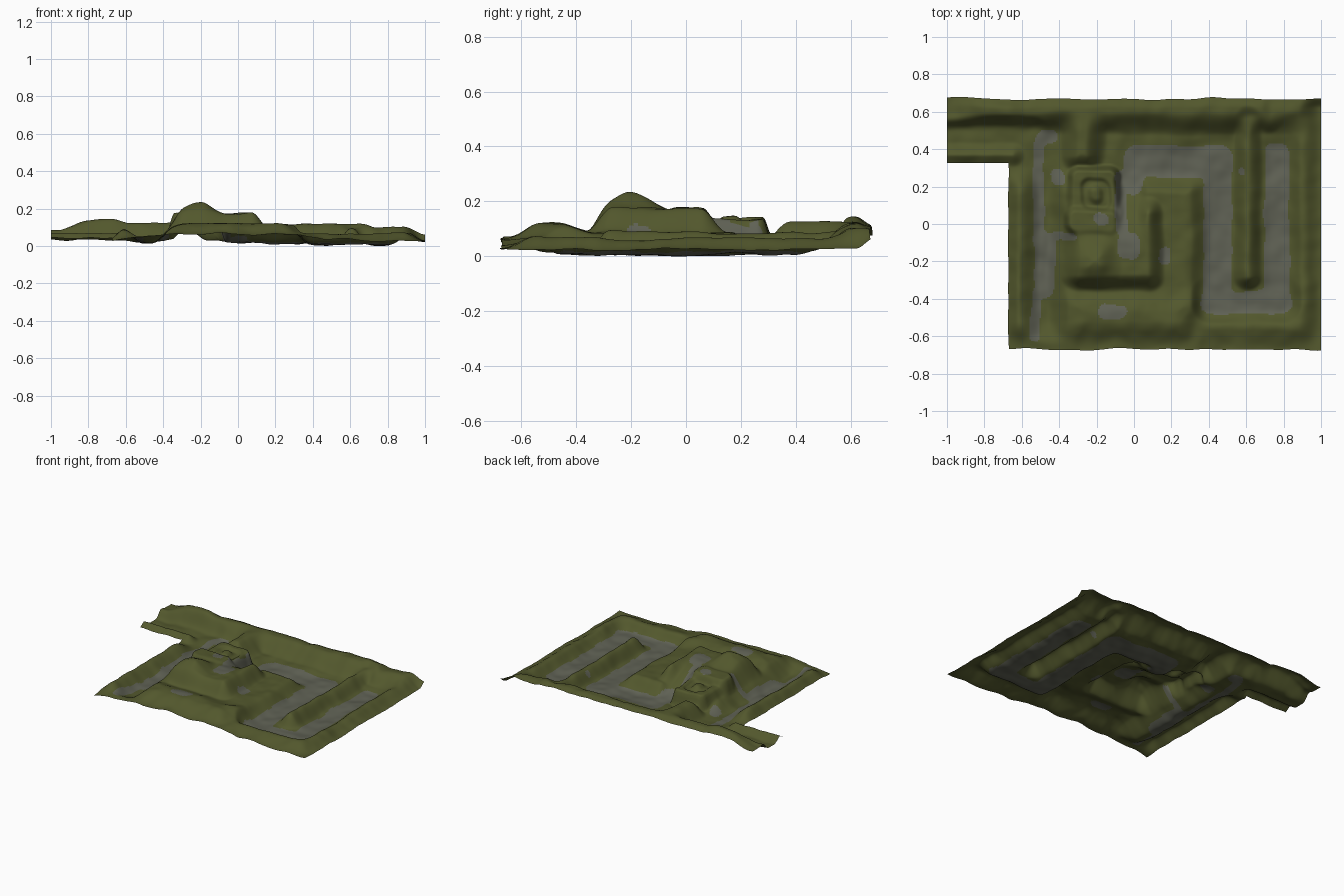
import bpy, bmesh, math
from mathutils import Vector, noise

STEP = 0.008


def smooth(t):
    t = min(1.0, max(0.0, t))
    return t * t * (3 - 2 * t)


def box_mask(x, y, x0, x1, y0, y1, soft, r=0.05):
    """1 inside a rounded rectangle, fading to 0 over the soft width."""
    cx, cy = (x0 + x1) / 2, (y0 + y1) / 2
    r = min(r, (x1 - x0) / 2, (y1 - y0) / 2)
    dx = abs(x - cx) - (x1 - x0) / 2 + r
    dy = abs(y - cy) - (y1 - y0) / 2 + r
    d = math.hypot(max(dx, 0), max(dy, 0)) + min(max(dx, dy), 0) - r
    return smooth(0.5 - d / soft)


# Landforms painted in order: x0, x1, y0, y1, height, edge softness
LAND = [
    (-0.75, 0.35, -0.8, 0.23, 0.095, 0.16),    # middle terrace
    (-0.35, 0.30, -0.64, -0.40, 0.130, 0.16),  # front hill
    (-1.2, 0.75, 0.54, 0.9, 0.130, 0.13),      # back bank
    (0.70, 1.2, 0.54, 0.9, 0.110, 0.13),       # back bank, right end
    (-1.2, -0.62, 0.565, 0.9, 0.150, 0.10),    # back bank by the side road
    (-0.34, -0.20, 0.32, 0.64, 0.135, 0.12),   # spur to the bank
    (0.87, 1.2, -0.9, 0.60, 0.085, 0.14),      # right bank
    (0.30, 1.2, -0.9, -0.51, 0.085, 0.12),     # front bank
    (0.36, 0.55, -0.48, 0.45, 0.016, 0.12),    # winding road, near leg
    (0.36, 0.84, -0.48, -0.33, 0.016, 0.12),   # winding road, bend
    (0.68, 0.84, -0.48, 0.45, 0.018, 0.12),    # winding road, far leg
    (-0.06, 0.55, 0.23, 0.43, 0.024, 0.14),    # winding road, entry
    (0.57, 0.65, -0.32, 0.60, 0.098, 0.08),    # dividing ridge
    (-0.56, -0.41, -0.64, 0.50, 0.028, 0.12),  # left road
    (-1.2, -0.50, 0.40, 0.53, 0.045, 0.12),    # side road
    (-0.34, 0.12, -0.32, 0.10, 0.180, 0.10),   # mound
    (-0.29, -0.14, -0.27, -0.13, 0.245, 0.17), # mound peak
    (-0.34, -0.08, 0.02, 0.30, 0.150, 0.04),   # stepped north block
    (-0.28, -0.13, 0.08, 0.24, 0.130, 0.03),   # sunken court
    (-0.24, -0.18, 0.12, 0.20, 0.152, 0.04),   # court step
    (-0.36, -0.08, -0.05, 0.08, 0.188, 0.04),  # upper landing
]
# Grey paving areas: x0, x1, y0, y1
PAVED = [
    (-0.05, 0.52, 0.25, 0.42), (0.37, 0.52, -0.47, 0.40), (0.36, 0.83, -0.48, -0.36),
    (0.70, 0.83, -0.47, 0.44), (-0.04, 0.05, 0.15, 0.40), (-0.10, -0.04, -0.06, 0.28),
    (-0.09, 0.03, -0.19, -0.05), (-0.53, -0.42, -0.40, -0.05), (-0.54, -0.48, -0.10, 0.46),
    (-0.52, -0.40, 0.43, 0.50), (-0.55, -0.50, -0.63, -0.35), (-0.44, -0.37, 0.20, 0.30),
    (-0.21, -0.13, -0.01, 0.06), (-0.20, -0.04, -0.51, -0.43), (0.14, 0.19, -0.22, -0.12),
    (-0.43, -0.31, -0.09, -0.05), (0.57, 0.60, 0.26, 0.30),
]


def height(x, y):
    # bend the coordinates a little so the banks meander
    p = Vector((x * 5, y * 5, 1.7))
    u = x + 0.012 * noise.noise(p)
    v = y + 0.012 * noise.noise(p + Vector((9, 4, 2)))
    h = 0.04
    for x0, x1, y0, y1, z, soft in LAND:
        h += (z - h) * box_mask(u, v, x0, x1, y0, y1, soft)
    # Ramp climbing from the road to the landing
    m = box_mask(u, v, -0.08, 0.04, -0.18, 0.27, 0.07)
    h += (0.03 + 0.16 * smooth((0.27 - y) / 0.38) - h) * m
    # Rims roll down at the outside edges
    h += (0.035 - h) * smooth((x - 0.88) / 0.12)
    rim = 0.04 + 0.035 * box_mask(x, 0, -0.5, 0.4, -1, 1, 0.4)
    h += (rim - h) * smooth((-0.52 - y) / 0.15)
    if y < 0.33:
        h += (0.04 - h) * smooth((-0.61 - x) / 0.08)
    h += (0.10 - h) * smooth((y - 0.62) / 0.06) * 0.6
    if x < -0.55:
        h += (0.085 - h) * box_mask(x, y, -1.2, -0.62, 0.34, 0.40, 0.08)
        h += (0.085 - h) * smooth((-0.80 - x) / 0.2) * smooth((y - 0.5) / 0.1)
    p = Vector((x * 6, y * 6, 3.1))
    return h + 0.012 * noise.noise(p) + 0.005 * noise.noise(p * 2.3)


def paved(x, y):
    p = Vector((x * 8, y * 8, 0))
    wx, wy = x + 0.014 * noise.noise(p), y + 0.014 * noise.noise(p + Vector((5, 5, 5)))
    return sum(box_mask(wx, wy, *b, 0.05) for b in PAVED) > 0.5


def material(name, rgb):
    m = bpy.data.materials.new(name)
    m.diffuse_color = (*rgb, 1)
    return m


# Terrain sheet: an L-shaped grid, lifted by the height rule
bm = bmesh.new()
nx, ny = round(2 / STEP), round(1.34 / STEP)
grid = {}


def vert(i, j):
    if (i, j) not in grid:
        x, y = -1 + 2 * i / nx, -0.67 + 1.34 * j / ny
        z = height(x, y)
        # slightly wavy outer edges
        wob = 0.016 * noise.noise(Vector((x * 6, y, 8)))
        x2 = x + (0.01 * noise.noise(Vector((2, y * 5, 1))) if -0.69 < x < -0.6 and y < 0.3 else 0)
        y2 = y + wob * smooth((abs(y) - 0.55) / 0.12)
        grid[i, j] = bm.verts.new((x2, y2, z))
    return grid[i, j]


for i in range(nx):
    for j in range(ny):
        x, y = -1 + 2 * (i + 0.5) / nx, -0.67 + 1.34 * (j + 0.5) / ny
        if x < -0.675 and y < 0.33:
            continue
        f = bm.faces.new((vert(i, j), vert(i + 1, j), vert(i + 1, j + 1), vert(i, j + 1)))
        f.material_index = int(paved(x, y))
        f.smooth = True

low = min(v.co.z for v in bm.verts)
for v in bm.verts:
    v.co.z -= low

mesh = bpy.data.meshes.new("terrain")
bm.to_mesh(mesh)
bm.free()
terrain = bpy.data.objects.new("terrain", mesh)
bpy.context.collection.objects.link(terrain)
mesh.materials.append(material("olive grass", (0.086, 0.097, 0.026)))
mesh.materials.append(material("grey paving", (0.116, 0.121, 0.090)))
